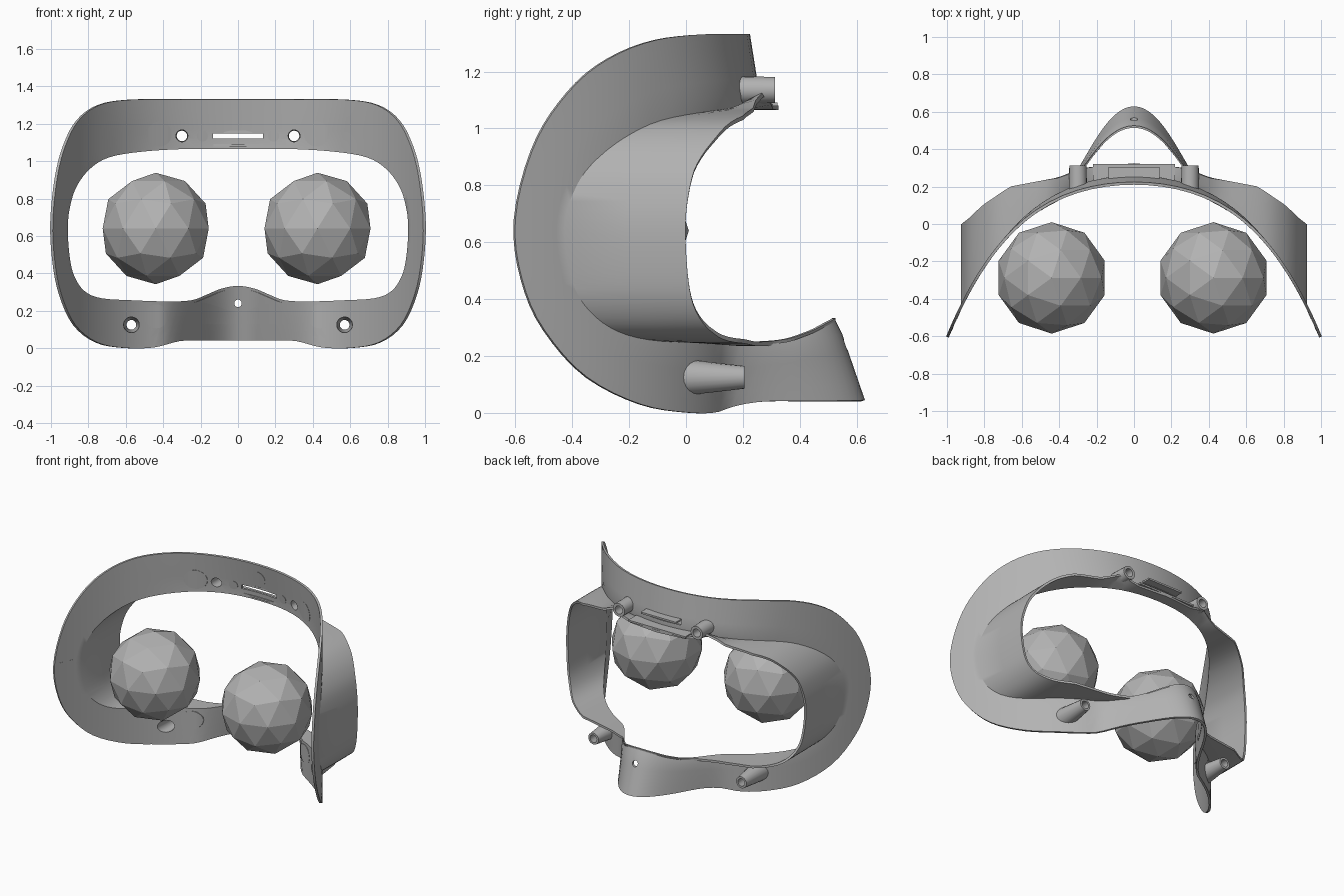
import bpy, bmesh, math
from mathutils import Matrix

if "Cube" in bpy.data.objects:
    bpy.data.objects.remove(bpy.data.objects["Cube"])

grey = bpy.data.materials.new("plain_grey")
grey.diffuse_color = (0.45, 0.45, 0.45, 1)
grey.use_nodes = True
grey.node_tree.nodes["Principled BSDF"].inputs["Base Color"].default_value = grey.diffuse_color


def make_object(name, bm, smooth=True):
    me = bpy.data.meshes.new(name)
    bm.to_mesh(me)
    bm.free()
    ob = bpy.data.objects.new(name, me)
    bpy.context.collection.objects.link(ob)
    me.materials.append(grey)
    if smooth:
        smooth_by_angle(ob)
    return ob


def activate(ob):
    bpy.ops.object.select_all(action='DESELECT')
    ob.select_set(True)
    bpy.context.view_layer.objects.active = ob


def smooth_by_angle(ob):
    activate(ob)
    bpy.ops.object.shade_smooth_by_angle(angle=math.radians(30))


def interp(table, x):
    for (x0, y0), (x1, y1) in zip(table, table[1:]):
        if x <= x1:
            return y0 + (y1 - y0) * (x - x0) / (x1 - x0)
    return table[-1][1]


def surf(x, z):
    """Depth of the face-side surface: wraparound curve, nose bump, slight tilt on top."""
    y = 0.21 - 0.45 * x**2 - 0.39 * x**4
    if z < 0.5 and abs(x) < 0.42:
        amp = 0.405 - 0.1 * max(0, z - 0.04) / 0.29
        y += amp * (1 - (x / 0.42)**2)**2
    if z > 0.68:
        y += 0.035 * min(1, (1.33 - z) / 0.22) * max(0, 1 - (x / 0.7)**2)
    return y


# Right half outline: outer x, z and hole x, z, from top centre to bottom centre
half = [
    (0, 1.33, 0, 1.065), (.3, 1.33, .28, 1.065), (.58, 1.328, .52, 1.05),
    (.74, 1.30, .69, 1.02), (.85, 1.22, .79, .96), (.92, 1.09, .86, .87),
    (.965, .92, .895, .77), (.99, .68, .91, .65), (.98, .47, .90, .49),
    (.945, .29, .875, .385), (.87, .125, .82, .305), (.75, .03, .73, .267),
    (.6, .001, .56, .256), (.45, .004, .38, .25), (.31, .038, .25, .256),
    (.2, .04, .17, .285), (.1, .04, .09, .318), (0, .04, 0, .333)]


def flip(p):
    return (-p[0], p[1], -p[2], p[3])


def spline(pts, n):
    ext = [flip(pts[1])] + pts + [flip(pts[-2])]
    out = []
    for a, b, c, d in zip(ext, ext[1:], ext[2:], ext[3:]):
        for k in range(n):
            t = k / n
            out.append([0.5 * (2*q + (r-p)*t + (2*p-5*q+4*r-s)*t*t + (3*q-p-3*r+s)*t**3)
                        for p, q, r, s in zip(a, b, c, d)])
    return out + [list(pts[-1])]


# Face frame: flange plus the wall running back from the hole
back = [(0, .325), (.28, .30), (.4, .25), (.66, .2), (.8, .1), (.87, .03), (.92, -.01)]
bm = bmesh.new()
rows = []
for xo, zo, xi, zi in spline(half, 4):
    row = []
    for k in range(6):
        s = k / 5
        x, z = xo + (xi - xo) * s, zo + (zi - zo) * s
        row.append(bm.verts.new((x, surf(x, z), z)))
    y0 = surf(xi, zi)
    y1 = max(y0 + 0.012, interp(back, xi))
    lift = 0.05 * math.exp(-((xi - .35) / .07)**2) if zi > 1 else 0
    for s in (0.5, 1):
        row.append(bm.verts.new((xi, y0 + (y1 - y0) * s, zi + lift * s)))
    rows.append(row)
for a, b in zip(rows, rows[1:]):
    for k in range(len(a) - 1):
        bm.faces.new((a[k], a[k+1], b[k+1], b[k]))
frame = make_object("face_frame", bm, False)

# Cutter for screw holes, nose hole and top slot
cut = bmesh.new()
along_y = Matrix.Rotation(math.pi / 2, 4, 'X')
for x, y, z, r in [(-.3, .2, 1.135, .032), (.3, .2, 1.135, .032), (-.57, .02, .125, .042),
                   (.57, .02, .125, .042), (0, .57, .24, .02)]:
    bmesh.ops.create_cone(cut, cap_ends=True, segments=20, radius1=r, radius2=r, depth=0.2,
                          matrix=Matrix.Translation((x, y, z)) @ along_y)
bmesh.ops.create_cube(cut, size=1, matrix=Matrix.Translation((0, .22, 1.135))
                      @ Matrix.Diagonal((.27, .12, .028, 1)))
cutter = make_object("hole_cutter", cut, False)
cutter.hide_render = True

m = frame.modifiers.new("mirror", 'MIRROR')
m.use_clip = True
m.merge_threshold = 0.0005
m = frame.modifiers.new("thickness", 'SOLIDIFY')
m.thickness = 0.015
m.offset = -1
m = frame.modifiers.new("holes", 'BOOLEAN')
m.operation = 'DIFFERENCE'
m.solver = 'EXACT'
m.object = cutter
activate(frame)
for name in ("mirror", "thickness", "holes"):
    bpy.ops.object.modifier_apply(modifier=name)
bpy.data.objects.remove(cutter)
smooth_by_angle(frame)


# Screw tubes: front end follows the frame surface
def tube(name, cx, cz, r_front, r_back, bore_front, bore_back, y_back):
    bm = bmesh.new()
    rings = []
    for r, y in [(r_front, None), (r_back, y_back), (bore_back, y_back), (bore_front, None)]:
        ring = []
        for k in range(20):
            a = 2 * math.pi * k / 20
            x, z = cx + r * math.cos(a), cz + r * math.sin(a)
            ring.append(bm.verts.new((x, surf(x, z) + 0.008 if y is None else y, z)))
        rings.append(ring)
    for a, b in zip(rings, rings[1:] + rings[:1]):
        for k in range(20):
            j = (k + 1) % 20
            bm.faces.new((a[k], a[j], b[j], b[k]))
    bmesh.ops.recalc_face_normals(bm, faces=bm.faces)
    make_object(name, bm)


for side, s in (("left", -1), ("right", 1)):
    tube("upper_tube_" + side, .3 * s, 1.135, .048, .046, .032, .028, .312)
    tube("lower_tube_" + side, .57 * s, .125, .06, .04, .042, .026, .205)


# Thin plates that follow the face-side surface, given as columns (x, z low, z high)
def plate(name, cols, lift=0.003):
    bm = bmesh.new()
    rings = []
    for x, z0, z1 in cols:
        rings.append([bm.verts.new((x, surf(x, z) + d, z)) for z, d in
                      ((z0, .003), (z0, -lift), (z1, -lift), (z1, .003))])
    for a, b in zip(rings, rings[1:]):
        for k in range(3):
            bm.faces.new((a[k], b[k], b[k+1], a[k+1]))
    make_object(name, bm)


def disc(name, cx, cz, r, lift=0.003):
    cols = []
    for k in range(13):
        a = math.pi * (0.02 + 0.96 * k / 12)
        cols.append((cx - r * math.cos(a), cz - r * math.sin(a), cz + r * math.sin(a)))
    plate(name, cols, lift)


for side, s in (("left", -1), ("right", 1)):
    disc("upper_magnet_" + side, .42 * s, 1.145, .067)
    disc("small_magnet_" + side, .19 * s, 1.135, .03)
    disc("lower_magnet_" + side, .437 * s, .17, .064)
    for dx in (-.015, .015):
        x = .955 * s + dx
        plate("side_mark_" + side, [(x - .006, .61, .685), (x + .006, .61, .685)], .004)
disc("top_magnet", 0, 1.225, .052)
disc("nose_disc_upper", 0, .15, .026, .006)
disc("nose_disc_lower", 0, .075, .035)

# Nose pad
top = [(0, .19), (.06, .205), (.13, .23), (.2, .25), (.27, .15)]
plate("nose_pad", [(x, .13, interp(top, abs(x)))
                   for x in [-.27 + .54 * k / 24 for k in range(25)]])

# Lips behind the top slot
for name, w, y1, z in (("slot_lip_upper", .27, .305, 1.157), ("slot_lip_lower", .44, .322, 1.085)):
    bm = bmesh.new()
    bmesh.ops.create_cube(bm, size=1, matrix=Matrix.Translation((0, (y1 + .235) / 2, z))
                          @ Matrix.Diagonal((w, y1 - .235, .012, 1)))
    make_object(name, bm, False)

# Low-poly eyeballs
for name, x in (("eye_left", -.44), ("eye_right", .425)):
    bm = bmesh.new()
    bmesh.ops.create_icosphere(bm, subdivisions=2, radius=.298,
                               matrix=Matrix.Translation((x, -.288, .64)))
    make_object(name, bm, False)
